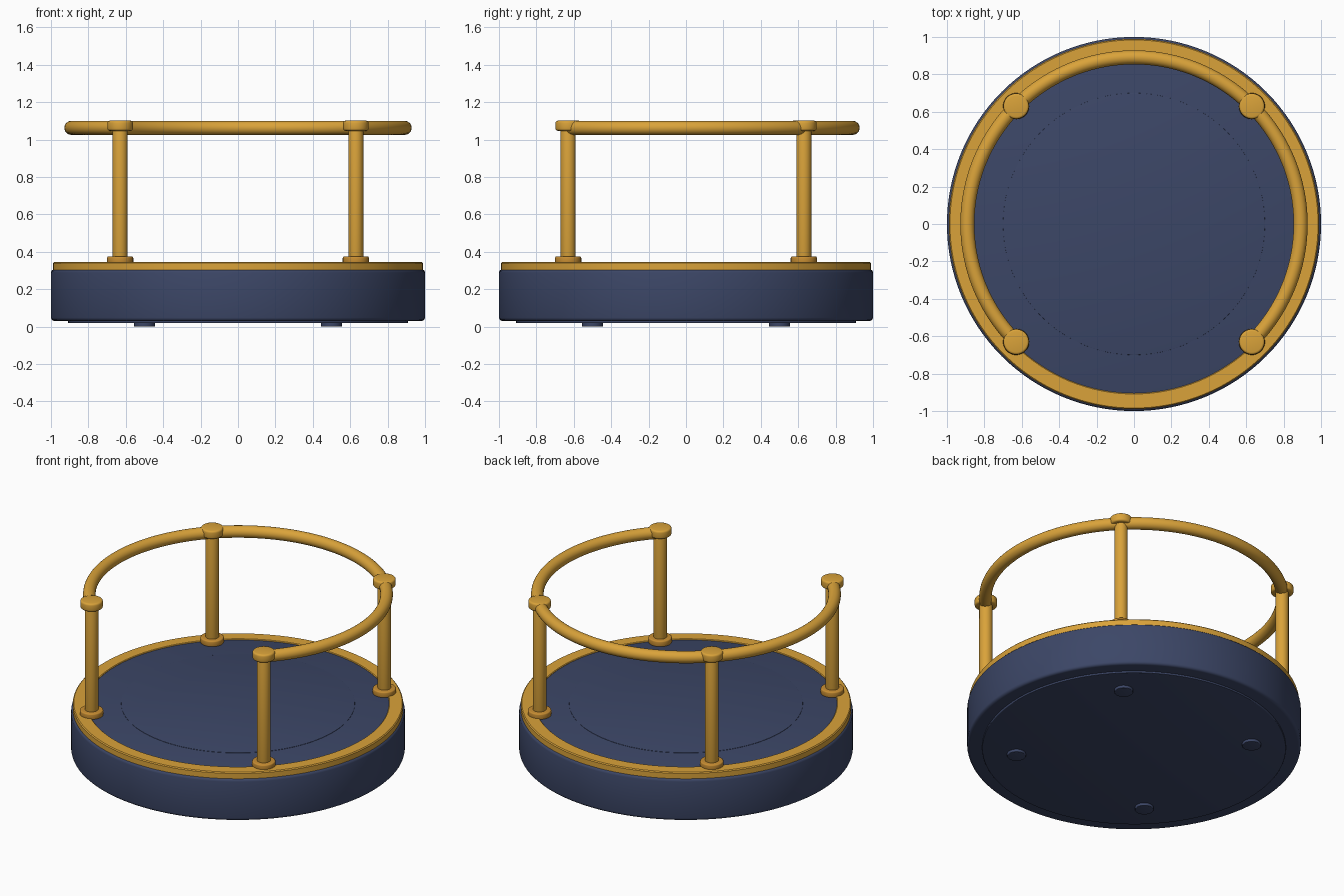
import bpy, math

if "Cube" in bpy.data.objects:
    bpy.data.objects.remove(bpy.data.objects["Cube"])

def material(name, rgb):
    m = bpy.data.materials.new(name)
    m.diffuse_color = (*rgb, 1)
    m.use_nodes = True
    m.node_tree.nodes["Principled BSDF"].inputs["Base Color"].default_value = m.diffuse_color
    return m

NAVY = material("navy paint", (0.045, 0.062, 0.135))
GOLD = material("golden yellow paint", (0.70, 0.365, 0.042))
AMBER = material("dark amber paint", (0.58, 0.27, 0.032))

def lathe(name, profile, mat, loc=(0, 0), segs=128, closed=False):
    """Spin an (r, z) profile around the vertical axis."""
    verts, faces, rings = [], [], []
    for r, z in profile:
        if r == 0:
            rings.append([len(verts)] * segs)
            verts.append((0, 0, z))
        else:
            rings.append(list(range(len(verts), len(verts) + segs)))
            for i in range(segs):
                a = 2 * math.pi * i / segs
                verts.append((r * math.cos(a), r * math.sin(a), z))
    pairs = list(zip(rings, rings[1:])) + ([(rings[-1], rings[0])] if closed else [])
    for a, b in pairs:
        for i in range(segs):
            j = (i + 1) % segs
            faces.append(tuple(dict.fromkeys((a[i], a[j], b[j], b[i]))))
    mesh = bpy.data.meshes.new(name)
    mesh.from_pydata(verts, [], faces)
    return finish(name, mesh, mat, (*loc, 0))

def finish(name, mesh, mat, loc=(0, 0, 0)):
    mesh.materials.append(mat)
    obj = bpy.data.objects.new(name, mesh)
    obj.location = loc
    bpy.context.collection.objects.link(obj)
    bpy.ops.object.select_all(action='DESELECT')
    obj.select_set(True)
    bpy.context.view_layer.objects.active = obj
    bpy.ops.object.shade_smooth_by_angle(angle=math.radians(35))
    return obj

def disc(name, r, z0, z1, bevel, mat, loc=(0, 0), segs=128):
    """Solid cylinder with rounded edges."""
    arc = [math.radians(a) for a in (0, 30, 60, 90)]
    low = [(r - bevel + bevel * math.sin(a), z0 + bevel - bevel * math.cos(a)) for a in arc]
    high = [(r - bevel + bevel * math.cos(a), z1 - bevel + bevel * math.sin(a)) for a in arc]
    return lathe(name, [(0, z0)] + low + high + [(0, z1)], mat, loc, segs)

# platform
disc("platform_drum", 1.0, 0.03, 0.306, 0.018, NAVY)
disc("underside_plate", 0.91, 0.018, 0.04, 0.004, NAVY)
disc("deck", 0.92, 0.29, 0.339, 0.002, NAVY)
disc("deck_centre_panel", 0.70, 0.33, 0.341, 0.001, NAVY)
lathe("platform_rim", [(0.905, 0.30), (0.99, 0.30), (0.99, 0.339), (0.984, 0.345),
                       (0.909, 0.345), (0.905, 0.341)], GOLD, closed=True)

# four posts with flanges and caps, and four feet
P = 0.63
for fy, sy in (("front", -1), ("back", 1)):
    for fx, sx in (("left", -1), ("right", 1)):
        tag, at = f"{fy}_{fx}", (sx * P, sy * P)
        disc(f"{tag}_foot", 0.056, 0.0, 0.03, 0.004, NAVY, (sx * 0.5, sy * 0.5), 48)
        disc(f"{tag}_flange", 0.07, 0.335, 0.375, 0.008, AMBER, at, 48)
        disc(f"{tag}_post", 0.04, 0.34, 1.08, 0.004, GOLD, at, 48)
        disc(f"{tag}_cap", 0.068, 1.047, 1.101, 0.012, GOLD, at, 48)

# handrail: three quarter tube ring, open at the front
R, T, Z, N, M = P * math.sqrt(2), 0.0375, 1.0625, 120, 24
verts, faces = [], []
for i in range(N + 1):
    a = math.radians(-45 + 270 * i / N)
    for k in range(M):
        b = 2 * math.pi * k / M
        r = R + T * math.cos(b)
        verts.append((r * math.cos(a), r * math.sin(a), Z + T * math.sin(b)))
for i in range(N):
    for k in range(M):
        l = (k + 1) % M
        faces.append((i * M + k, (i + 1) * M + k, (i + 1) * M + l, i * M + l))
faces.append(tuple(range(M)))
faces.append(tuple(N * M + k for k in reversed(range(M))))
rail = bpy.data.meshes.new("handrail")
rail.from_pydata(verts, [], faces)
finish("handrail", rail, GOLD)
